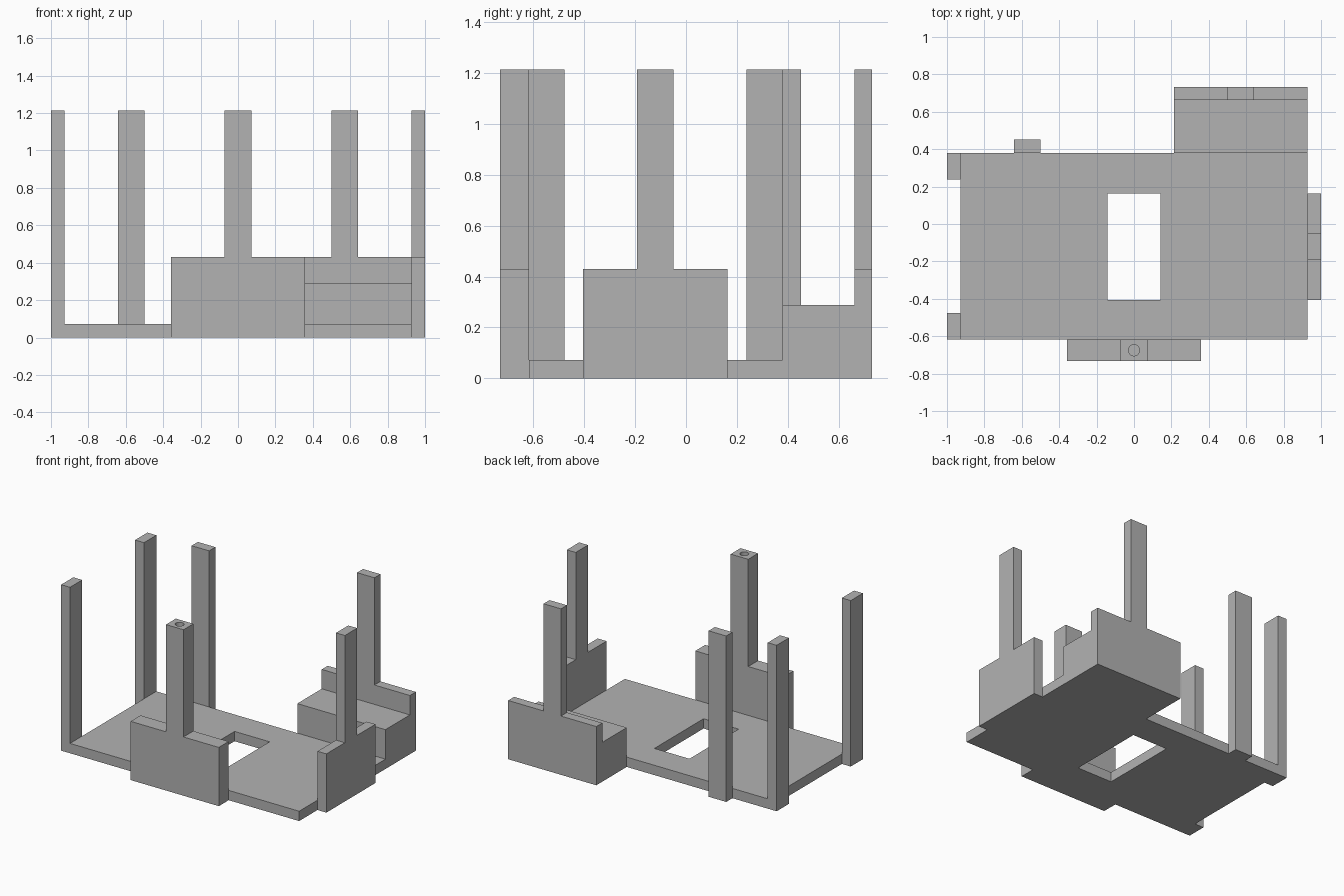
import bpy
import bmesh
from mathutils import Matrix, Vector

cube = bpy.data.objects.get("Cube")
if cube:
    bpy.data.objects.remove(cube, do_unlink=True)

# Shared plain grey
grey = bpy.data.materials.new("plain grey")
grey.use_nodes = True
colour = (0.45, 0.45, 0.45, 1)
grey.diffuse_color = colour
grey.node_tree.nodes["Principled BSDF"].inputs["Base Color"].default_value = colour

PLATE_H, WALL_H, TOP = 0.072, 0.43, 1.215
X_EDGE, Y_FRONT, Y_BACK, Y_END = 0.928, -0.618, 0.38, 0.732


def finish(name, bm):
    bmesh.ops.recalc_face_normals(bm, faces=bm.faces)
    mesh = bpy.data.meshes.new(name)
    bm.to_mesh(mesh)
    bm.free()
    mesh.materials.append(grey)
    ob = bpy.data.objects.new(name, mesh)
    bpy.context.scene.collection.objects.link(ob)
    return ob


def box(name, x, y, z):
    bm = bmesh.new()
    bmesh.ops.create_cube(bm, size=1)
    for v in bm.verts:
        v.co = [r[0] if c < 0 else r[1] for c, r in zip(v.co, (x, y, z))]
    return finish(name, bm)


def prism(name, profile, to_world, depth):
    """Extrude a flat profile, mapped by to_world, along depth."""
    bm = bmesh.new()
    face = bm.faces.new([bm.verts.new(to_world(u, w)) for u, w in profile])
    new = bmesh.ops.extrude_face_region(bm, geom=[face])["geom"]
    bmesh.ops.translate(bm, vec=Vector(depth),
                        verts=[g for g in new if isinstance(g, bmesh.types.BMVert)])
    return finish(name, bm)


def wall_profile(a, b, post_a, post_b):
    """Low wall with a tall post rising from it."""
    return [(a, 0), (b, 0), (b, WALL_H), (post_b, WALL_H), (post_b, TOP),
            (post_a, TOP), (post_a, WALL_H), (a, WALL_H)]


def cut(target, cutter):
    mod = target.modifiers.new("cut", "BOOLEAN")
    mod.operation = "DIFFERENCE"
    mod.solver = "EXACT"
    mod.object = cutter
    cutter.hide_render = True
    cutter.hide_viewport = True
    cutter.display_type = "WIRE"
    # Bake the cut and drop the cutter
    bpy.context.view_layer.update()
    graph = bpy.context.evaluated_depsgraph_get()
    baked = bpy.data.meshes.new_from_object(target.evaluated_get(graph))
    target.modifiers.clear()
    target.data = baked
    bpy.data.objects.remove(cutter, do_unlink=True)


# Base plate with its rectangular opening
plate = box("base_plate", (-X_EDGE, X_EDGE), (Y_FRONT, Y_BACK), (0, PLATE_H))
cut(plate, box("opening_cutter", (-0.142, 0.142), (-0.406, 0.163), (-0.1, 0.2)))

# Free-standing posts on the right and back edges
box("right_front_post", (-1, -X_EDGE), (Y_FRONT, -0.477), (0, TOP))
box("right_back_post", (-1, -X_EDGE), (0.238, Y_BACK), (0, TOP))
box("back_post", (-0.642, -0.5), (Y_BACK, 0.452), (0, TOP))

# Front wall and post with a round socket in the top
front = prism("front_wall", wall_profile(-0.357, 0.357, -0.071, 0.071),
              lambda u, w: (u, -Y_END, w), (0, Y_END + Y_FRONT, 0))
bm = bmesh.new()
bmesh.ops.create_cone(bm, cap_ends=True, segments=32, radius1=0.03, radius2=0.03,
                      depth=0.4, matrix=Matrix.Translation((0, -0.675, TOP)))
cut(front, finish("socket_cutter", bm))

# Left wall and post
prism("left_wall", wall_profile(-0.406, 0.163, -0.192, -0.05),
      lambda u, w: (X_EDGE, u, w), (1 - X_EDGE, 0, 0))

# Raised back block, then the back wall and post behind it
box("back_block", (0.214, X_EDGE), (Y_BACK, 0.663), (0, 0.288))
prism("back_wall", wall_profile(0.214, X_EDGE, 0.5, 0.641),
      lambda u, w: (u, 0.663, w), (0, Y_END - 0.663, 0))
